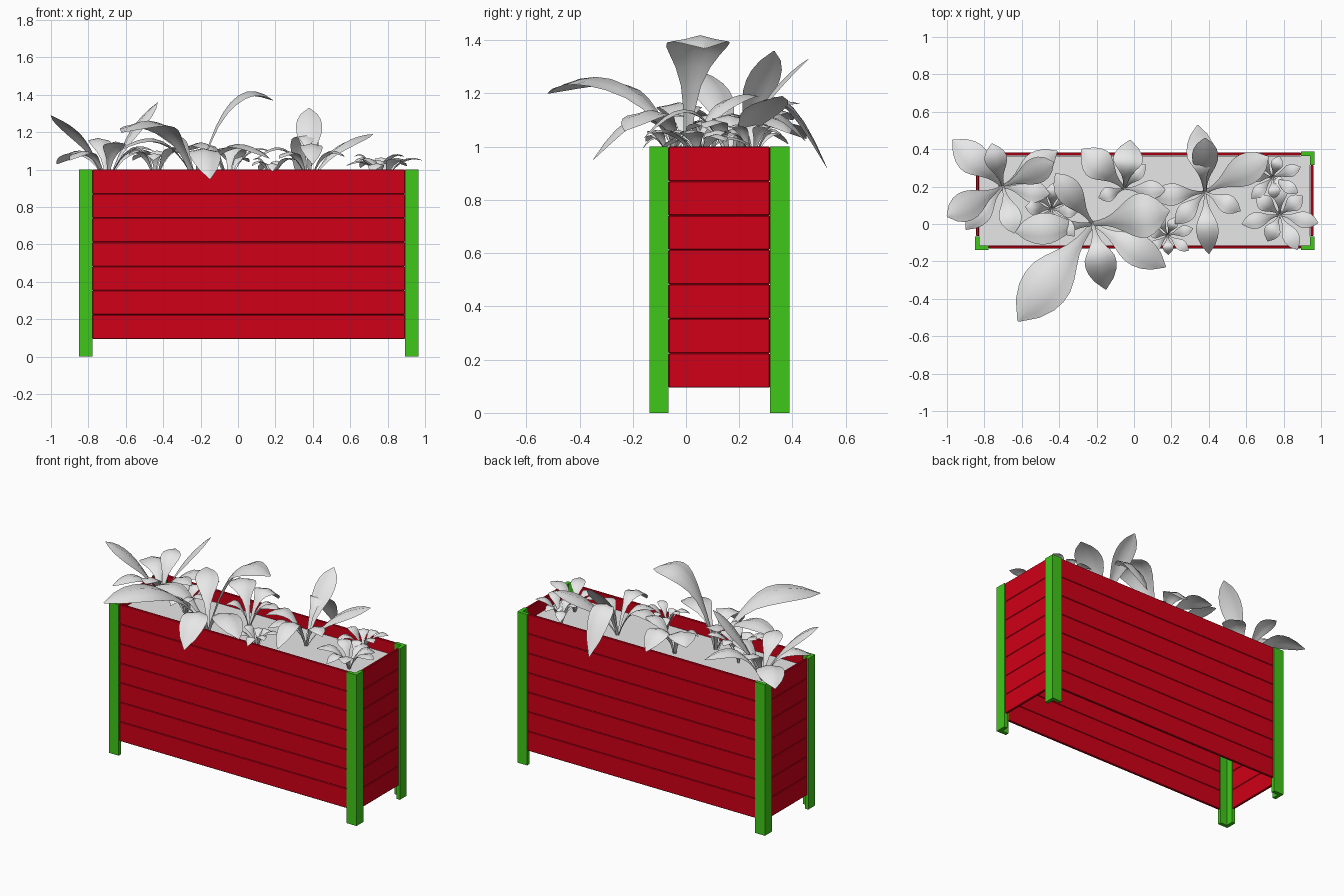
import bpy
import bmesh
import math
from mathutils import Vector

cube = bpy.data.objects.get("Cube")
if cube:
    bpy.data.objects.remove(cube, do_unlink=True)


def material(name, colour):
    mat = bpy.data.materials.new(name)
    mat.use_nodes = True
    mat.diffuse_color = (*colour, 1)
    mat.node_tree.nodes["Principled BSDF"].inputs["Base Color"].default_value = (*colour, 1)
    return mat


RED = material("red paint", (0.63, 0, 0.009))
GREEN = material("green paint", (0.051, 0.57, 0.01))
GREY = material("pale grey", (0.81, 0.81, 0.81))


def add_object(name, bm, mat, smooth=False):
    bmesh.ops.recalc_face_normals(bm, faces=bm.faces)
    mesh = bpy.data.meshes.new(name)
    bm.to_mesh(mesh)
    bm.free()
    mesh.materials.append(mat)
    for poly in mesh.polygons:
        poly.use_smooth = smooth
    obj = bpy.data.objects.new(name, mesh)
    bpy.context.collection.objects.link(obj)
    return obj


def prism(name, outline, low, high, mat):
    """Extrude a flat outline from one height to another."""
    bm = bmesh.new()
    face = bm.faces.new([bm.verts.new((x, y, low)) for x, y in outline])
    top = bmesh.ops.extrude_face_region(bm, geom=[face])["geom"]
    bmesh.ops.translate(bm, vec=(0, 0, high - low),
                        verts=[v for v in top if isinstance(v, bmesh.types.BMVert)])
    return add_object(name, bm, mat)


def rectangle(x0, x1, y0, y1):
    return [(x0, y0), (x1, y0), (x1, y1), (x0, y1)]


# Box dimensions
LEFT, RIGHT, FRONT, BACK = -0.85, 0.965, -0.138, 0.388
POST, ANGLE, BOARD, INSET = 0.072, 0.024, 0.016, 0.006
BOTTOM, TOP, ROWS = 0.095, 1.0, 7
SOIL = 0.92

# Angle-section corner posts
for x, sx, side in ((LEFT, 1, "right"), (RIGHT, -1, "left")):
    for y, sy, end in ((FRONT, 1, "front"), (BACK, -1, "back")):
        section = [(0, 0), (POST, 0), (POST, ANGLE), (ANGLE, ANGLE), (ANGLE, POST), (0, POST)]
        prism(f"{end}_{side}_post", [(x + sx * u, y + sy * v) for u, v in section], 0, TOP, GREEN)

# Boards between the posts, with chamfered edges forming the grooves
step = (TOP - BOTTOM) / ROWS
gap = POST + 0.001
walls = {
    "front": rectangle(LEFT + gap, RIGHT - gap, FRONT + INSET, FRONT + INSET + BOARD),
    "back": rectangle(LEFT + gap, RIGHT - gap, BACK - INSET - BOARD, BACK - INSET),
    "right": rectangle(LEFT + INSET, LEFT + INSET + BOARD, FRONT + gap, BACK - gap),
    "left": rectangle(RIGHT - INSET - BOARD, RIGHT - INSET, FRONT + gap, BACK - gap),
}
for wall, outline in walls.items():
    for row in range(ROWS):
        low = BOTTOM + row * step
        board = prism(f"{wall}_board_{row + 1}", outline, low, low + step, RED)
        chamfer = board.modifiers.new("chamfer", "BEVEL")
        chamfer.width = 0.003
        chamfer.segments = 1

# Soil
prism("soil", rectangle(LEFT + ANGLE, RIGHT - ANGLE, FRONT + ANGLE, BACK - ANGLE),
      SOIL - 0.01, SOIL, GREY)

# Leaf half-widths from stalk to tip
PROFILE = (0.12, 0.13, 0.19, 0.32, 0.55, 0.8, 0.97, 1.0, 0.9, 0.62, 0.04)


def add_leaf(bm, base, tip, arch, half_width):
    """Arching leaf with a narrow stalk and a folded midrib."""
    start = Vector((*base, SOIL - 0.01))
    end = Vector(tip)
    control = start.lerp(end, 0.38)
    control.z = arch
    flat = Vector((end.x - start.x, end.y - start.y, 0)).normalized()
    side = Vector((-flat.y, flat.x, 0))
    rows = []
    for i, width in enumerate(PROFILE):
        t = i / (len(PROFILE) - 1)
        centre = start.lerp(control, t).lerp(control.lerp(end, t), t)
        tangent = (control - start).lerp(end - control, t).normalized()
        up = tangent.cross(side) * -1
        w = width * half_width
        offsets = ((-1, 0.22), (-0.5, 0.13), (0, 0), (0.5, 0.13), (1, 0.22))
        rows.append([bm.verts.new(centre + side * w * s + up * w * h) for s, h in offsets])
    for a, b in zip(rows, rows[1:]):
        for j in range(len(a) - 1):
            bm.faces.new((a[j], a[j + 1], b[j + 1], b[j]))


# Large plants: base, then leaves as tip x, y, z, arch height, half width
large_plants = {
    "corner_plant": ((-0.70, 0.20), [
        (-0.97, 0.45, 1.03, 1.22, 0.085), (-1.0, 0.04, 1.29, 1.22, 0.08),
        (-0.43, 0.33, 1.36, 1.22, 0.07), (-0.41, 0.39, 1.05, 1.22, 0.07),
        (-0.76, 0.43, 1.16, 1.22, 0.06), (-0.90, -0.03, 1.05, 1.2, 0.06),
        (-0.64, -0.05, 1.14, 1.2, 0.06), (-0.45, 0.16, 1.1, 1.2, 0.06)]),
    "tall_plant": ((-0.22, 0.0), [
        (-0.62, -0.52, 1.2, 1.41, 0.13), (-0.15, -0.35, 0.95, 1.3, 0.085),
        (0.17, -0.23, 1.06, 1.27, 0.085), (0.19, 0.07, 1.37, 1.58, 0.12),
        (-0.64, -0.04, 1.10, 1.3, 0.085), (-0.42, 0.27, 1.19, 1.24, 0.07)]),
    "middle_plant": ((-0.05, 0.19), [
        (-0.28, 0.40, 1.10, 1.25, 0.085), (-0.02, 0.45, 1.02, 1.28, 0.08),
        (0.17, 0.18, 1.10, 1.17, 0.05), (-0.19, 0.14, 1.05, 1.15, 0.04),
        (0.06, 0.32, 1.04, 1.14, 0.035)]),
    "broad_plant": ((0.38, 0.17), [
        (0.34, 0.53, 0.92, 1.46, 0.075), (0.38, 0.46, 1.33, 1.22, 0.07),
        (0.72, 0.36, 1.19, 1.18, 0.085), (0.40, -0.16, 1.03, 1.3, 0.06),
        (0.57, 0.07, 1.07, 1.18, 0.05), (0.09, 0.15, 1.05, 1.24, 0.06),
        (0.22, 0.0, 1.06, 1.18, 0.05)]),
}
for name, (base, leaves) in large_plants.items():
    bm = bmesh.new()
    for x, y, z, arch, width in leaves:
        add_leaf(bm, base, (x, y, z), arch, width)
    add_object(name, bm, GREY, smooth=True)

# Small plants: base, leaf count, reach, tip height, turn in degrees
small_plants = {
    "small_left_plant": ((0.74, 0.25), 7, 0.16, 1.07, 20),
    "small_edge_plant": ((0.78, 0.05), 7, 0.21, 1.05, -12),
    "small_front_plant": ((0.18, -0.06), 7, 0.14, 1.05, 15),
    "small_right_plant": ((-0.44, 0.08), 8, 0.19, 1.11, 40),
}
for name, (base, count, reach, height, turn) in small_plants.items():
    bm = bmesh.new()
    for i in range(count):
        angle = math.radians(turn) + i * math.tau / count
        length = reach * (1 if i % 2 == 0 else 0.75)
        tip = (base[0] + length * math.cos(angle), base[1] + length * math.sin(angle),
               height - 0.03 * (i % 3))
        add_leaf(bm, base, tip, height + 0.06, 0.21 * reach)
    add_object(name, bm, GREY, smooth=True)
